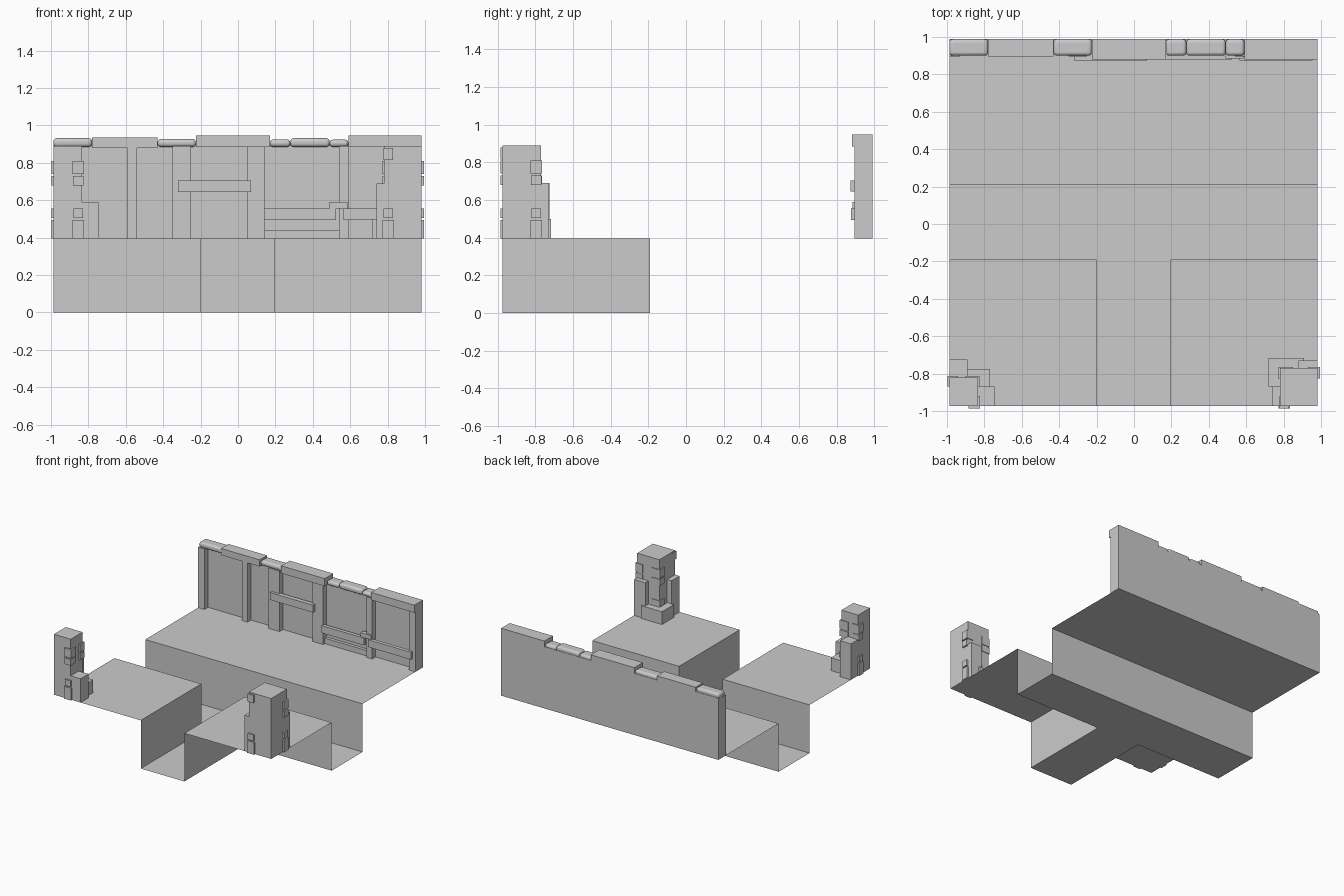
import bpy, bmesh

if "Cube" in bpy.data.objects:
    bpy.data.objects.remove(bpy.data.objects["Cube"])


def finish(bm, name):
    bmesh.ops.recalc_face_normals(bm, faces=bm.faces)
    mesh = bpy.data.meshes.new(name)
    bm.to_mesh(mesh)
    bm.free()
    ob = bpy.data.objects.new(name, mesh)
    bpy.context.collection.objects.link(ob)
    return ob


def box(bm, x0, x1, y0, y1, z0, z1):
    v = bmesh.ops.create_cube(bm, size=1)["verts"]
    for p in v:
        p.co = ((x0, x1)[p.co.x > 0], (y0, y1)[p.co.y > 0], (z0, z1)[p.co.z > 0])


def boxes(name, dims):
    bm = bmesh.new()
    for d in dims:
        box(bm, *d)
    return finish(bm, name)


# Floor sheet with a sunken T-shaped channel, open at its ends
XS = (-0.987, -0.2, 0.195, 0.982)
YS = (-0.973, -0.19, 0.21, 0.99)
H = 0.395


def height(i, j):
    return 0 if j == 1 or (j == 0 and i == 1) else H


bm = bmesh.new()


def quad(*pts):
    bm.faces.new([bm.verts.new(p) for p in pts])


for i in range(3):
    for j in range(3):
        z, x0, x1, y0, y1 = height(i, j), XS[i], XS[i + 1], YS[j], YS[j + 1]
        quad((x0, y0, z), (x1, y0, z), (x1, y1, z), (x0, y1, z))
        if i < 2 and height(i + 1, j) != z:
            quad((x1, y0, 0), (x1, y1, 0), (x1, y1, H), (x1, y0, H))
        if j < 2 and height(i, j + 1) != z:
            quad((x0, y1, 0), (x1, y1, 0), (x1, y1, H), (x0, y1, H))
bmesh.ops.remove_doubles(bm, verts=bm.verts, dist=1e-4)
finish(bm, "channel_floor")

# Back wall: thin panel, upright posts and horizontal planks
boxes("wall_panel", [(-0.987, 0.982, 0.94, 0.99, H, 0.9)])
posts = [(-0.987, -0.93), (-0.59, -0.54), (-0.35, -0.25), (0.05, 0.145), (0.54, 0.59), (0.925, 0.982)]
boxes("wall_posts", [(a, b, 0.895, 0.95, H, 0.89) for a, b in posts])
boxes("wall_planks", [
    (-0.32, 0.07, 0.873, 0.91, 0.645, 0.705),
    (0.14, 0.525, 0.88, 0.91, 0.495, 0.555),
    (0.565, 0.955, 0.875, 0.905, 0.495, 0.555),
    (0.49, 0.585, 0.885, 0.92, 0.555, 0.59),
    (0.145, 0.54, 0.915, 0.95, H, 0.44),
])

# Flat and rounded coping pieces along the wall top
boxes("flat_coping", [
    (-0.78, -0.43, 0.895, 0.99, 0.88, 0.935),
    (-0.225, 0.17, 0.88, 0.99, 0.885, 0.947),
    (0.59, 0.982, 0.88, 0.99, 0.885, 0.947),
])
for a, b, top in [(-0.987, -0.78, 0.932), (-0.43, -0.225, 0.928), (0.17, 0.28, 0.925),
                  (0.28, 0.49, 0.932), (0.49, 0.59, 0.924)]:
    ob = boxes("rounded_coping", [(a, b, 0.9, 0.988, 0.885, top)])
    m = ob.modifiers.new("round", "BEVEL")
    m.width, m.segments = 0.018, 4
    bpy.context.view_layer.objects.active = ob
    ob.select_set(True)
    bpy.ops.object.shade_smooth_by_angle()
    ob.select_set(False)

# Corner pillars: core and stepped footing blocks
boxes("left_pillar", [
    (-0.987, -0.835, -0.973, -0.82, H, 0.89),
    (-0.987, -0.89, -0.85, -0.725, H, 0.69),
    (-0.9, -0.77, -0.88, -0.775, H, 0.5),
    (-0.85, -0.745, -0.973, -0.87, H, 0.59),
])
boxes("right_pillar", [
    (0.78, 0.982, -0.973, -0.77, H, 0.89),
    (0.74, 0.85, -0.973, -0.87, H, 0.69),
    (0.88, 0.982, -0.82, -0.73, H, 0.69),
    (0.72, 0.91, -0.87, -0.717, H, 0.5),
])

# Protruding quoin bricks on the pillar edges
rows = [(H, 0.495, 0), (0.505, 0.555, 0.006), (0.68, 0.73, 0.003), (0.74, 0.81, 0)]
left, right = [], []
for z0, z1, o in rows:
    left.append((-0.885 + o, -0.823 - o, -0.986, -0.92, z0, z1))
    left.append((-0.998, -0.94, -0.87 + o, -0.812 - o, z0, z1))
    left.append((-0.9, -0.825, -0.87, -0.812, z0, z1))
    right.append((0.93, 0.995, -0.825 + o, -0.765 - o, z0, z1))
    right.append((0.772, 0.85, -0.83 + o, -0.765, z0, z1))
for z0, z1, o in rows[:2] + [(0.815, 0.88, 0.006)]:
    right.append((0.772 + o, 0.835 - o, -0.986, -0.92, z0, z1))
boxes("left_quoin_bricks", left)
boxes("right_quoin_bricks", right)
